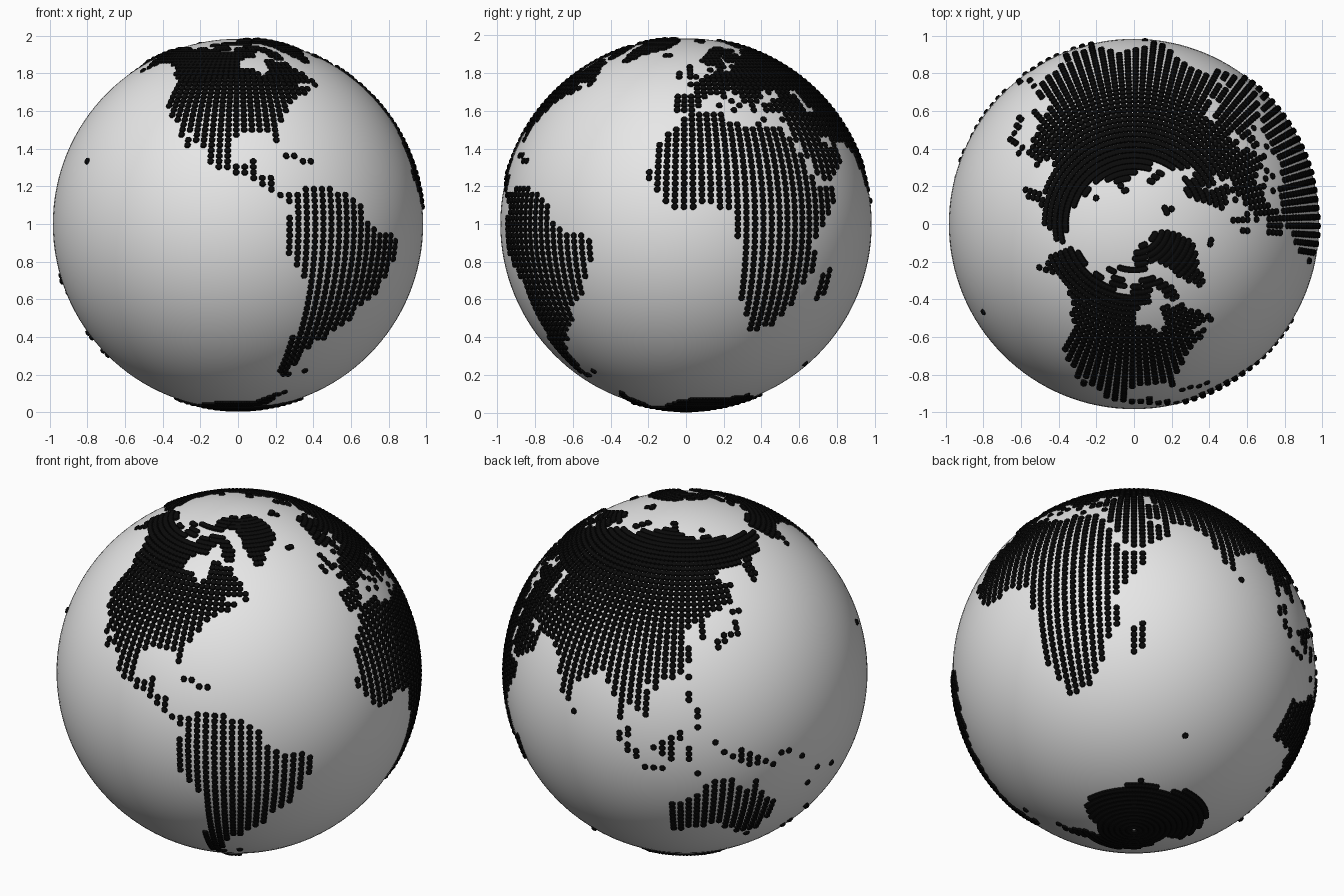
import bpy, bmesh, math
from mathutils import Vector

R = 0.984                      # ball radius
COLS, ROWS = 128, 100          # dot grid along longitude and latitude
FRONT_LON = -95                # longitude that faces -y


def material(name, value):
    m = bpy.data.materials.new(name)
    m.diffuse_color = (value, value, value, 1)
    return m


WHITE = material("light grey", 0.8)
BLACK = material("black", 0.003)
used = set()


def inside(x, y, poly):
    hit = False
    for (ax, ay), (bx, by) in zip(poly, poly[1:] + poly[:1]):
        if (ay > y) != (by > y) and x < ax + (y - ay) * (bx - ax) / (by - ay):
            hit = not hit
    return hit


def lon_lat(i, j):
    return -180 + 360 * i / COLS, 90 - 180 * j / ROWS


def dots(name, cells):
    """One low eight-sided dome for every grid cell, joined in one object."""
    verts, faces = [], []
    for i, j in cells:
        lon, lat = lon_lat(i, j)
        a, b = math.radians(lon - FRONT_LON - 90), math.radians(lat)
        n = Vector((math.cos(b) * math.cos(a), math.cos(b) * math.sin(a), math.sin(b)))
        e = Vector((-math.sin(a), math.cos(a), 0))
        u = n.cross(e)
        k = len(verts)
        for r, h in ((0.019, -0.002), (0.015, 0.010)):
            for s in range(8):
                t = math.tau * (s + 0.5) / 8
                verts.append(n * (R + h) + (e * math.cos(t) + u * math.sin(t)) * r)
        verts.append(n * (R + 0.014))
        for s in range(8):
            q = (s + 1) % 8
            faces.append((k + s, k + q, k + 8 + q, k + 8 + s))
            faces.append((k + 8 + s, k + 8 + q, k + 16))
    me = bpy.data.meshes.new(name)
    me.from_pydata([(v.x, v.y, v.z + 1) for v in verts], [], faces)
    me.materials.append(BLACK)
    ob = bpy.data.objects.new(name, me)
    bpy.context.collection.objects.link(ob)


def land(name, *outlines):
    """Fill coast outlines (longitude, latitude) with dots."""
    cells = []
    for j in range(1, ROWS):
        for i in range(COLS):
            x, y = lon_lat(i, j)
            if (i, j) not in used and any(
                    inside(x, y, o) or inside(x + 360, y, o) for o in outlines):
                used.add((i, j))
                cells.append((i, j))
    dots(name, cells)


def islets(name, spots):
    """Single dots at the grid cells nearest to the given places."""
    cells = {(round((x + 180) / 360 * COLS) % COLS, round((90 - y) / 180 * ROWS))
             for x, y in spots} - used
    used.update(cells)
    dots(name, sorted(cells))


# ball
bm = bmesh.new()
bmesh.ops.create_uvsphere(bm, u_segments=128, v_segments=64, radius=R)
bmesh.ops.translate(bm, verts=bm.verts, vec=(0, 0, 1))
for f in bm.faces:
    f.smooth = True
mesh = bpy.data.meshes.new("ocean_ball")
bm.to_mesh(mesh)
bm.free()
mesh.materials.append(WHITE)
bpy.context.collection.objects.link(bpy.data.objects.new("ocean_ball", mesh))

# Americas
land("north_america_upper", [
    (-168, 65.5), (-162, 67), (-166, 68.5), (-156, 71.3), (-141, 69.7), (-128, 70.5),
    (-115, 68.5), (-97, 68), (-95, 72), (-86, 69.7), (-81, 69), (-82, 66.5), (-87, 64.5),
    (-94, 61), (-94.5, 58.5), (-92.5, 57), (-82.3, 55), (-82, 52.8), (-79.5, 51.3),
    (-79, 54.5), (-76.5, 57), (-78, 60), (-77.5, 62.5), (-72, 61.5), (-69.5, 59), (-65, 60),
    (-62, 57.5), (-56, 53), (-59, 50.3), (-66, 50), (-68, 48), (-124, 48), (-130, 54),
    (-135, 58.5), (-141, 60), (-147, 61), (-152, 59.5), (-158, 56), (-164, 54.5),
    (-158, 58.7), (-162, 59), (-166, 61.5), (-161, 64.3)])
land("north_america_lower", [
    (-124, 48.2), (-65, 48.2), (-60, 46), (-66, 43.7), (-70, 43.5), (-70.3, 41.5), (-74, 40.5),
    (-76, 36.5), (-76, 35), (-81, 31.5), (-80, 26.5), (-81, 25), (-82.7, 28), (-84, 30),
    (-89.5, 30), (-94, 29.5), (-97.3, 27.5), (-97.7, 22.5), (-96, 19), (-94.5, 18.2),
    (-91, 18.6), (-90, 21), (-87, 21.6), (-88.3, 16), (-83.3, 15.2), (-83.5, 11), (-81.5, 9),
    (-79, 9.6), (-77.3, 8.5), (-78, 7.2), (-80.5, 7.2), (-83.5, 8.5), (-86, 11), (-87.7, 13),
    (-92, 14.3), (-95, 16), (-101, 17.3), (-105.5, 20), (-105.7, 22.5), (-109, 25.7),
    (-112.5, 30), (-114.5, 31.5), (-110, 23), (-112.5, 25), (-115, 28), (-117.2, 33),
    (-120.6, 34.5), (-124, 40)])
land("greenland", [
    (-73, 78.3), (-60, 82), (-32, 83.5), (-20, 81), (-19, 76), (-22, 70.5), (-32, 68),
    (-40, 65), (-43.5, 60), (-49, 61.5), (-53.5, 67), (-54, 71), (-60, 75.8), (-68, 76)])
land("arctic_islands_west",
     [(-90, 73.5), (-80, 73.8), (-72, 71.5), (-62, 66.7), (-65, 62), (-72, 64.5), (-73, 68), (-86, 70.5)],
     [(-117, 73), (-105, 73), (-102, 69), (-116, 69)],
     [(-125, 74), (-117, 74), (-123, 71.2)],
     [(-90, 76.5), (-78, 76.5), (-75, 79), (-62, 82.5), (-72, 83.2), (-90, 82), (-95, 80)],
     [(-116, 76.5), (-80, 75.7), (-80, 74.5), (-113, 75)],
     [(-87, 65.5), (-80, 64), (-85, 63)],
     [(-59, 48), (-56, 51.5), (-53, 47)],
     [(-24, 65.5), (-22, 66.5), (-14, 65.3), (-19, 63.4)])
land("south_america", [
    (-77.3, 8.5), (-72, 12), (-62, 10.8), (-52, 5), (-50, 0), (-44, -2.5), (-39, -3),
    (-34.8, -5.5), (-34.8, -9), (-39, -13.5), (-39.5, -19), (-42, -22.8), (-48, -26),
    (-49, -29), (-54, -34.5), (-57, -36.5), (-58, -38.2), (-62, -39), (-65, -42),
    (-65.5, -45), (-67.5, -46.5), (-66, -48), (-69, -51), (-66, -55), (-71, -54.5),
    (-75, -51), (-75, -46.5), (-73.5, -40), (-73, -37), (-71.5, -32), (-70.3, -18.5),
    (-76, -14), (-81, -6), (-80, -3), (-80, 1), (-77.5, 4)])

# Africa
land("africa", [
    (-6, 35.8), (10, 37.3), (11, 34), (15.5, 32), (20, 31), (22, 33), (29, 31), (34, 31),
    (32.7, 29), (37, 21), (39, 15.5), (43, 11.7), (51, 12), (47, 4.5), (41, -2), (39, -6),
    (40.7, -14.5), (35, -20), (35.5, -24), (32.5, -27), (27.5, -33.5), (20, -34.8),
    (18, -32), (15, -26.5), (11.8, -17), (13.7, -11), (12, -5.5), (9, -1), (9.7, 4),
    (5.5, 4.3), (2, 6.3), (-7.5, 4.4), (-13, 8.5), (-17.3, 14.5), (-16.5, 21),
    (-13, 27.7), (-9.8, 30)],
    [(44, -17), (49.5, -12), (50.3, -15.5), (47.2, -25), (43.7, -23.5)])

# Europe and Asia
land("europe", [
    (-9, 37), (-9, 43.3), (-1.5, 43.6), (-1.5, 46.5), (-4.5, 48.4), (1.5, 50.2), (4.5, 52.7),
    (8.5, 53.8), (8.3, 57), (10.5, 57.5), (11, 54.2), (19, 54.5), (21.5, 57.5), (24, 59.2),
    (30, 60), (23, 60), (21.3, 62.5), (25.3, 65), (22, 65.8), (17.3, 62), (18.5, 60),
    (16.5, 57), (14, 55.5), (11, 59), (7.5, 58), (5, 61), (12, 66), (19, 70), (27, 71),
    (41, 67.5), (33, 66.7), (35, 64.2), (40, 64.8), (44, 66.2), (44, 68.3), (54, 68.5),
    (60, 69), (60, 45), (53, 46.8), (47.5, 45), (49.5, 40.5), (41.5, 41.5), (37, 45),
    (39, 47.2), (35, 46.3), (33.5, 44.6), (31, 46.5), (28.5, 44), (28, 41.5), (26, 40.8),
    (23.3, 40.3), (24, 38), (22.5, 36.6), (19.5, 40.5), (19, 42.2), (13.5, 45.6), (12.5, 44),
    (18.3, 40), (16, 38), (15.7, 40), (10.5, 43), (7, 43.6), (3.2, 43), (0, 39.5),
    (-2, 36.8), (-5.5, 36)],
    [(-5.5, 50), (1.5, 51.2), (0, 53.5), (-2, 57), (-3.5, 58.7), (-6, 57), (-3, 54)],
    [(-10, 52), (-8, 55.2), (-5.8, 54), (-6.5, 52)])
land("south_asia", [
    (27, 39.5), (31, 41.2), (35, 42), (41.5, 41.5), (49.5, 40.5), (49, 37.5), (54, 37),
    (53, 41), (51, 44.5), (53, 47), (60, 50.1), (140.5, 50.1), (140, 48), (135.5, 44),
    (131, 43), (127.5, 40), (129.4, 37), (129, 35), (126.5, 34.5), (126.5, 37.5), (124.5, 40),
    (121.5, 39), (118, 39), (122, 37), (119.5, 35), (122, 31), (121.5, 28), (117, 23.5),
    (110, 21), (106, 20), (109, 14), (108.5, 11), (105, 8.8), (105, 10.5), (102, 12.5),
    (100.5, 13.5), (99.5, 10), (103.5, 2), (101, 3), (98.3, 8.5), (98, 15), (94.5, 16),
    (91.5, 22.5), (87, 21), (80.2, 15.5), (80, 12), (77.5, 8), (73, 17), (72.5, 21),
    (67, 25), (57, 26), (56, 27), (51, 28), (48, 30), (51, 25), (54, 24), (56.3, 26),
    (59.8, 22.5), (55, 17.5), (45, 12.8), (43, 14.5), (39, 21), (35, 28), (34.3, 31.3),
    (36, 36.5), (30.5, 36.7), (27.5, 37)])
land("north_asia", [
    (60, 50), (60, 69), (67, 69), (70, 73), (80, 72.5), (87, 75), (104, 77.7), (113, 74),
    (128, 73), (130, 71), (140, 72.7), (160, 70), (170, 69.7), (180, 69), (190, 66.3),
    (187, 64.5), (177.5, 64.7), (179.5, 62.5), (170.5, 60), (163.5, 59.8), (162, 56),
    (160, 53), (156.7, 51), (156, 57), (163.5, 62), (155, 59.3), (143, 59.3), (136, 55),
    (141, 53), (140.5, 50)])
land("arctic_islands_east",
     [(52, 71), (56, 73.5), (60, 75.8), (68, 77), (57, 70.7)],
     [(12, 79.5), (27, 80.2), (17, 76.7)],
     [(96, 79), (96, 81), (104, 79)],
     [(138, 75.8), (150, 75.2), (142, 73.6)],
     [(177, 70.7), (180, 72), (183.5, 71), (180, 70.3)])
land("east_asian_islands",
     [(130, 31.2), (132, 31.5), (135.5, 33.7), (140.5, 35.2), (142, 39.5), (141, 41.4),
      (139.7, 38.5), (136.5, 37), (130, 33.5)],
     [(140, 42), (141.8, 45.5), (145.5, 43.3), (143, 42)],
     [(140.5, 46.3), (140.5, 54), (143.5, 53), (143.3, 46.3)],
     [(95.3, 5.5), (98.5, 4), (106, -3), (105.5, -6), (102, -4), (98, 1)],
     [(105, -6.5), (108, -6.3), (114.5, -7), (114.5, -8.6), (106, -7.5)],
     [(109, 1.5), (113, 3.2), (117, 7), (119, 5), (116, -4), (110, -3)],
     [(119.5, 0), (125, 1.5), (121, -1), (122.5, -5), (119.5, -5.5)])

# Australia and nearby islands
land("australia", [
    (114, -22), (122, -18), (126, -14), (130, -12), (136.5, -12), (136, -15), (140.5, -17.5),
    (142.3, -10.8), (146, -18.8), (153, -25.5), (153, -31), (150, -37.5), (146, -39),
    (140.5, -38), (138, -35), (135.5, -34.7), (131, -31.5), (124, -33), (118, -35), (115, -34.2)],
    [(131, -0.7), (135, -3.2), (138, -1.7), (145, -4.5), (150.5, -10.5), (146.5, -8.7),
     (143, -9), (138.5, -8.3), (138, -5.5), (133, -4)],
    [(144.7, -40.7), (148.3, -40.8), (147, -43.6)],
    [(172.8, -34.5), (178.4, -37.7), (175.3, -41.6), (174.5, -38)],
    [(172.7, -40.5), (174.2, -41.8), (169, -46.6), (166.5, -45.8)])
islets("small_islands", [
    (-77, 21.5), (-79.5, 22), (-72, 19.5), (-70, 19), (121, 24), (109.5, 19), (81, 7.5),
    (121, 17.5), (121, 15.5), (123, 12), (125, 10), (125, 7), (125, -9), (128, 1),
    (152, -5), (155, -6), (160, -9), (165, -21), (168, -16), (178, -18), (9, 40), (14, 37.5),
    (33, 35), (25, 35), (-155.5, 19.7), (-59, -51.7), (70, -49.3)])

# Antarctica
land("antarctica", [
    (-181, -78), (-150, -77), (-135, -74.5), (-100, -73), (-75, -73), (-68, -68), (-57, -63.3),
    (-62, -68), (-61, -74), (-76, -78), (-36, -78), (-27, -76), (-10, -71), (0, -70),
    (30, -69.5), (50, -66.5), (70, -69), (75, -69.5), (90, -66.5), (110, -66), (135, -66.3),
    (150, -68.5), (170, -71.5), (165, -78), (181, -79), (181, -91), (-181, -91)])
